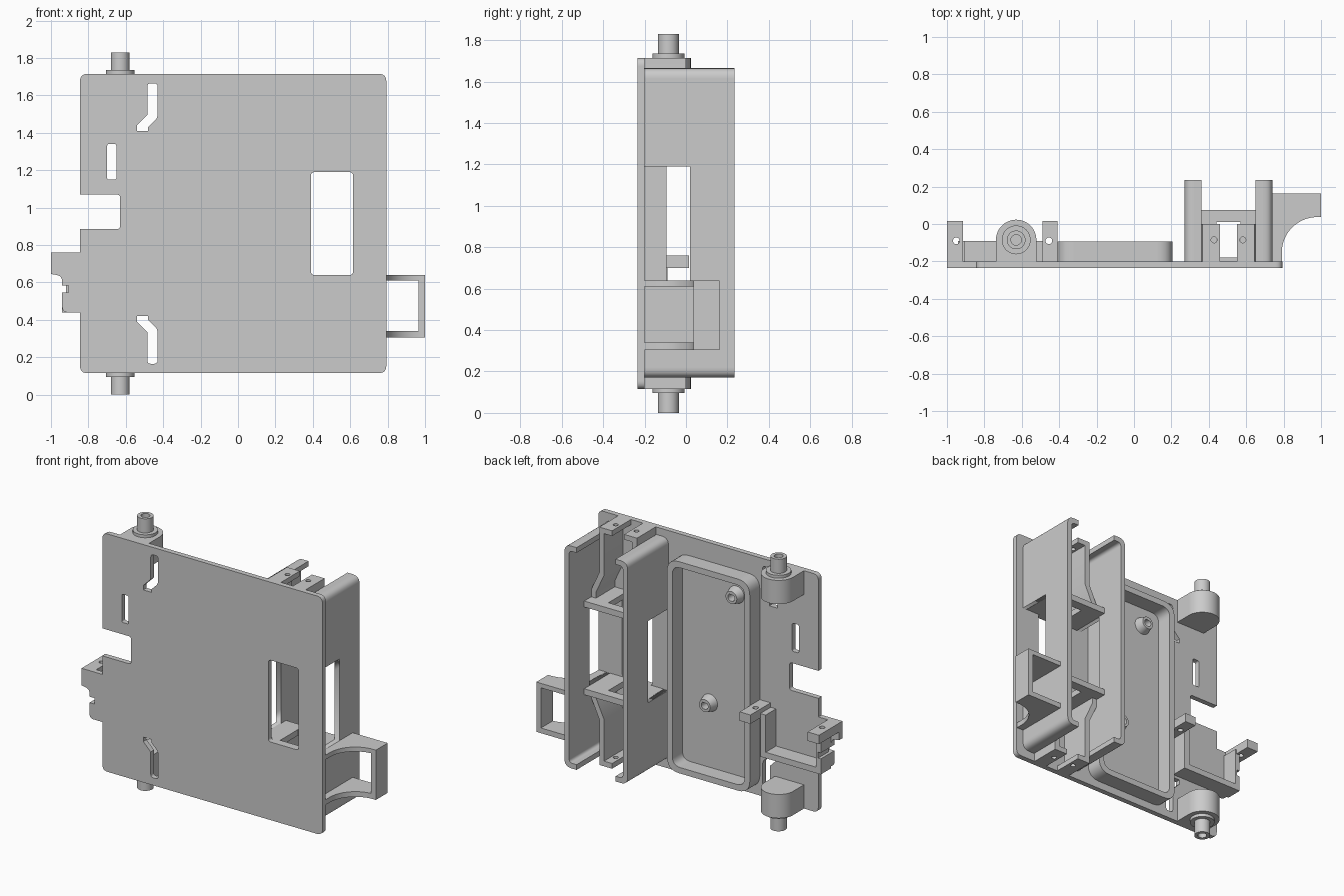
import bpy, bmesh, math
from mathutils import Matrix, Vector

if "Cube" in bpy.data.objects:
    bpy.data.objects.remove(bpy.data.objects["Cube"], do_unlink=True)

COLOUR = (0.6, 0.6, 0.6, 1)
grey = bpy.data.materials.new("light grey")
grey.use_nodes = True
grey.diffuse_color = COLOUR
grey.node_tree.nodes["Principled BSDF"].inputs["Base Color"].default_value = COLOUR

BACK = -0.2      # rear face of the base plate
MID_Z = 0.915    # mirror height
BAY_X = 0.505    # centre of the bay between the channels


def rounded(points, steps=6):
    """Outline whose corners (x, y, radius) are rounded."""
    out = []
    for i, p in enumerate(points):
        c = Vector(p[:2])
        if len(p) < 3 or p[2] == 0:
            out.append(c)
            continue
        a = c + (Vector(points[i - 1][:2]) - c).normalized() * p[2]
        b = c + (Vector(points[(i + 1) % len(points)][:2]) - c).normalized() * p[2]
        for k in range(steps + 1):
            t = k / steps
            out.append(a * (1 - t) ** 2 + c * 2 * t * (1 - t) + b * t * t)
    return out


def rect(x0, x1, y0, y1, r=0):
    return rounded([(x0, y0, r), (x1, y0, r), (x1, y1, r), (x0, y1, r)])


def arc(x, y, r, start=0, end=360, steps=32):
    n = steps if end - start == 360 else steps + 1
    angles = [math.radians(start + (end - start) * k / steps) for k in range(n)]
    return [Vector((x + r * math.cos(a), y + r * math.sin(a))) for a in angles]


def flip(points, u=None, v=None):
    """Mirror an outline about a centre line."""
    return [Vector((p[0] if u is None else 2 * u - p[0],
                    p[1] if v is None else 2 * v - p[1])) for p in points]


def evaluated_mesh(obj):
    depsgraph = bpy.context.evaluated_depsgraph_get()
    return bpy.data.meshes.new_from_object(obj.evaluated_get(depsgraph))


def shade(obj):
    """Smooth the rounded edges while keeping the large faces flat."""
    obj.data.shade_smooth()
    obj.data.set_sharp_from_angle(angle=math.radians(30))
    obj.modifiers.new("flat faces", "WEIGHTED_NORMAL").keep_sharp = True


def extrude(name, axis, lo, hi, *outlines):
    """Solid from an outline and its holes, along y (x-z outline) or z (x-y outline)."""
    curve = bpy.data.curves.new(name, "CURVE")
    curve.dimensions = "2D"
    curve.fill_mode = "BOTH"
    curve.extrude = (hi - lo) / 2
    for outline in outlines:
        spline = curve.splines.new("POLY")
        spline.points.add(len(outline) - 1)
        for sp, p in zip(spline.points, outline):
            sp.co = (p[0], p[1], 0, 1)
        spline.use_cyclic_u = True
    temp = bpy.data.objects.new("temp", curve)
    bpy.context.collection.objects.link(temp)
    mesh = evaluated_mesh(temp)
    bpy.data.objects.remove(temp)
    mid = (lo + hi) / 2
    if axis == "y":
        mesh.transform(Matrix.Translation((0, mid, 0)) @ Matrix.Rotation(math.pi / 2, 4, "X"))
    else:
        mesh.transform(Matrix.Translation((0, 0, mid)))
    bm = bmesh.new()
    bm.from_mesh(mesh)
    bmesh.ops.remove_doubles(bm, verts=bm.verts, dist=0.0001)
    bmesh.ops.recalc_face_normals(bm, faces=bm.faces)
    bm.to_mesh(mesh)
    bm.free()
    mesh.name = name
    mesh.materials.clear()
    mesh.materials.append(grey)
    obj = bpy.data.objects.new(name, mesh)
    bpy.context.collection.objects.link(obj)
    shade(obj)
    return obj


# Base plate with side notches, bent slots and the bay window
outline = rounded([
    (-0.845, 0.115, 0.04), (0.793, 0.115, 0.04), (0.793, 1.715, 0.04), (-0.845, 1.715, 0.04),
    (-0.845, 1.07), (-0.63, 1.07, 0.02), (-0.63, 0.885, 0.02), (-0.845, 0.885),
    (-0.845, 0.76), (-1, 0.76), (-1, 0.645), (-0.94, 0.635, 0.03),
    (-0.94, 0.585), (-0.905, 0.585), (-0.905, 0.545), (-0.94, 0.545),
    (-0.94, 0.44, 0.03), (-0.845, 0.44)])
bent = rounded([(-0.485, 1.665, 0.02), (-0.43, 1.665, 0.02), (-0.43, 1.48, 0.02), (-0.48, 1.43),
                (-0.48, 1.41), (-0.54, 1.41), (-0.54, 1.44), (-0.485, 1.495)])
extrude("base_plate", "y", -0.235, BACK, outline, bent, flip(bent, v=MID_Z),
        rect(-0.70, -0.65, 1.15, 1.34, 0.012), rect(0.39, 0.615, 0.64, 1.19, 0.02))

# Shallow tray rim and its tapered bosses
extrude("tray_rim", "y", BACK, -0.093, rect(-0.41, 0.207, 0.165, 1.588, 0.09),
        rect(-0.37, 0.167, 0.205, 1.548, 0.06))
for name, x, z in (("upper_boss", -0.235, 1.42), ("lower_boss", -0.037, 0.64)):
    boss = extrude(name, "y", BACK, -0.145, arc(x, z, 0.058), arc(x, z, 0.025))
    for v in boss.data.vertices:
        dx, dz = v.co.x - x, v.co.z - z
        if v.co.y > -0.15 and math.hypot(dx, dz) > 0.04:
            v.co.x, v.co.z = x + dx * 0.72, z + dz * 0.72

# Hinge knuckles, collars and hollow pins at both ends
HX, HY = -0.63, -0.085
knuckle = [(HX + 0.108, BACK)] + arc(HX, HY, 0.108, 0, 180) + [(HX - 0.108, BACK)]
for side in ("upper", "lower"):
    for part, lo, hi, shape in (("knuckle", 1.555, 1.715, [knuckle]),
                                ("collar", 1.715, 1.735, [arc(HX, HY, 0.077)]),
                                ("pin", 1.735, 1.83, [arc(HX, HY, 0.05), arc(HX, HY, 0.028)])):
        if side == "lower":
            lo, hi = 2 * MID_Z - hi, 2 * MID_Z - lo
        extrude(side + "_" + part, "z", lo, hi, *shape)

# Two facing channels, notched beside the window
channel = rounded([(0.27, 0.17, 0.05), (0.36, 0.17), (0.36, 0.205), (0.305, 0.205, 0.025),
                   (0.305, 1.63, 0.025), (0.36, 1.63), (0.36, 1.665), (0.27, 1.665, 0.05)])
for name, shape in (("inner_channel", channel), ("outer_channel", flip(channel, u=BAY_X))):
    wall = extrude(name, "y", BACK, 0.235, shape)
    wall.modifiers.clear()
    cutter = extrude("cutter", "y", -0.3, 0.02, rect(0.2, 0.8, 0.64, 1.19))
    cut = wall.modifiers.new("notch", "BOOLEAN")
    cut.object, cut.operation, cut.solver = cutter, "DIFFERENCE", "EXACT"
    wall.data = evaluated_mesh(wall)
    wall.modifiers.clear()
    bpy.data.objects.remove(cutter)
    shade(wall)

# Cross shelves, jogged straps and drilled end tabs inside the bay
strap = [(0.705, 1.22), (0.705, 1.28), (0.645, 1.41), (0.645, 1.69),
         (0.61, 1.69), (0.61, 1.40), (0.67, 1.27), (0.67, 1.22)]
for side in ("upper", "lower"):
    low = side == "lower"
    lo, hi = (0.6, 0.64) if low else (1.19, 1.23)
    extrude(side + "_shelf", "z", lo, hi, rect(0.3, 0.71, BACK, 0.075),
            rect(0.44, 0.57, -0.18, 0.01))
    lo, hi = (0.115, 0.15) if low else (1.68, 1.715)
    for hand in ("outer", "inner"):
        u = BAY_X if hand == "inner" else None
        extrude(f"{side}_{hand}_strap", "y", BACK, 0.0,
                flip(strap, u=u, v=MID_Z if low else None))
        extrude(f"{side}_{hand}_tab", "z", lo, hi,
                flip(rect(0.55, 0.645, BACK, 0.0), u=u),
                flip(arc(0.582, -0.085, 0.016, steps=16), u=u))

# Looped side arm with curved cheeks
cheek = [(0.73, 0.163), (1, 0.163), (1, 0.037)] + arc(0.98, -0.153, 0.19, 90, 180, 16) \
    + [(0.79, BACK), (0.73, BACK)]
for name, lo, hi in (("arm_lower_cheek", 0.305, 0.34), ("arm_upper_cheek", 0.61, 0.64)):
    extrude(name, "z", lo, hi, cheek)
extrude("arm_end", "z", 0.34, 0.61, rect(0.965, 1, 0.037, 0.163))

# Small open holder with drilled ears
cradle = [(-0.94, 0.44), (-0.49, 0.44), (-0.49, 0.73), (-0.53, 0.73), (-0.53, 0.48),
          (-0.905, 0.48), (-0.905, 0.73), (-0.94, 0.73), (-0.94, 0.585),
          (-0.92, 0.585), (-0.92, 0.545), (-0.94, 0.545)]
extrude("holder_cradle", "y", BACK, -0.09, cradle)
for name, x0, x1, hole in (("holder_inner_ear", -0.49, -0.41, -0.455),
                           ("holder_outer_ear", -1, -0.915, -0.95)):
    extrude(name, "z", 0.70, 0.76, rect(x0, x1, BACK, 0.015), arc(hole, -0.09, 0.018, steps=16))
